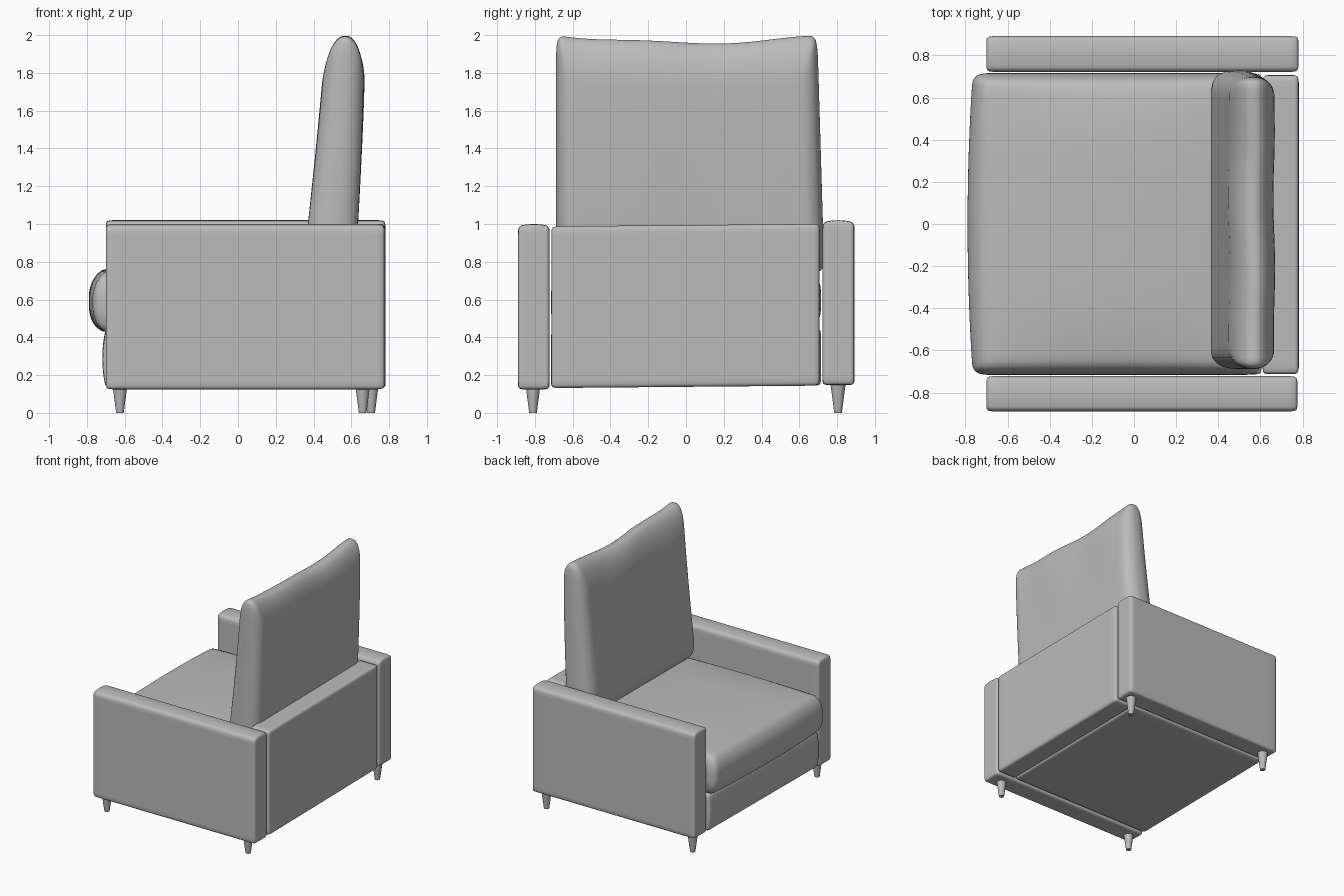
import bpy, bmesh, math
from mathutils import Vector

cube = bpy.data.objects.get("Cube")
if cube:
    bpy.data.objects.remove(cube, do_unlink=True)

grey = bpy.data.materials.new("Grey upholstery")
grey.use_nodes = True
COLOR = (0.5, 0.5, 0.5, 1)
grey.diffuse_color = COLOR
grey.node_tree.nodes["Principled BSDF"].inputs["Base Color"].default_value = COLOR


def soft_box(name, low, high, radii, thin, square=2, cuts=20, deform=None):
    """Rounded box; 'thin' is its thickness axis, 'square' sharpens the outline corners."""
    low, high = Vector(low), Vector(high)
    centre, half = (low + high) / 2, (high - low) / 2
    bm = bmesh.new()
    bmesh.ops.create_cube(bm, size=2)
    bmesh.ops.subdivide_edges(bm, edges=bm.edges[:], cuts=cuts, use_grid_fill=True)
    for v in bm.verts:
        # crowd the grid towards the rounded edges
        unit = Vector([math.sin(c * math.pi / 2) for c in v.co])
        core, d = Vector(), Vector()
        for i in range(3):
            room = half[i] - radii[i]
            p = unit[i] * half[i]
            core[i] = max(-room, min(room, p))
            d[i] = (p - core[i]) / radii[i]
        flat = sum(abs(d[i]) ** square for i in range(3) if i != thin) ** (1 / square)
        d /= math.hypot(d[thin], flat)
        p = centre + core + Vector([d[i] * radii[i] for i in range(3)])
        v.co = deform(p, unit) if deform else p
    mesh = bpy.data.meshes.new(name)
    bm.to_mesh(mesh)
    bm.free()
    mesh.shade_smooth()
    mesh.materials.append(grey)
    obj = bpy.data.objects.new(name, mesh)
    bpy.context.collection.objects.link(obj)
    return obj


# Arms, with gently domed tops
def arm_shape(p, u):
    if u.z > 0:
        p.z += 0.012 * u.z * (1 - u.y ** 2)
    return p


R = (0.022,) * 3
soft_box("right_arm", (-0.70, -0.89, 0.125), (0.775, -0.722, 0.988), R, 1, deform=arm_shape)
soft_box("left_arm", (-0.70, 0.722, 0.148), (0.78, 0.892, 1.008), R, 1, deform=arm_shape)


# Back panel, very slightly tilted
def tilt(p, u):
    p.z += 0.009 * p.y
    return p


soft_box("back_panel", (0.61, -0.712, 0.138), (0.782, 0.706, 0.994), R, 0, deform=tilt)


# Seat base, with a padded front
def base_shape(p, u):
    if u.x < 0:
        p.x += 0.018 * u.x * (1 - u.z ** 2)
    return tilt(p, u)


soft_box("seat_base", (-0.70, -0.714, 0.138), (0.606, 0.714, 0.44), R, 2, deform=base_shape)


# Seat cushion
def seat_shape(p, u):
    if u.z > 0:
        p.z += 0.05 * u.z * (1 - u.x ** 2) * (1 - u.y ** 4)
    if u.x < 0:
        p.x += 0.025 * u.x * (1 - u.y ** 2)
    return tilt(p, u)


soft_box("seat_cushion", (-0.765, -0.716, 0.43), (0.60, 0.716, 0.75),
         (0.09, 0.06, 0.14), 2, 3, 28, seat_shape)


# Back cushion: leans back, thins upwards, dips along the top
def back_shape(p, u):
    t = p.z - 1
    top = max(0, t) ** 3
    fold = 0.006 * math.sin(9 * p.y + 2 * p.z) * (1 - u.y ** 2) * max(0, t)
    p.x = 0.503 + 0.08 * t - 0.015 * top + p.x * (1 - 0.24 * t) + fold
    p.y += 0.03 * (1 - t) * max(0, u.y) ** 3
    p.z -= top * (0.04 * (1 - u.y ** 2) + 0.008 * math.sin(7 * p.y) * (1 - u.y ** 4))
    return p


soft_box("back_cushion", (-0.133, -0.688, 0.74), (0.133, 0.695, 2.0),
         (0.125, 0.09, 0.25), 0, 6, 32, back_shape)

# Tapered legs
for name, x, y in (("front_right_leg", -0.625, -0.81), ("front_left_leg", -0.625, 0.805),
                   ("back_right_leg", 0.66, -0.81), ("back_left_leg", 0.705, 0.805)):
    bpy.ops.mesh.primitive_cone_add(vertices=20, radius1=0.02, radius2=0.041, depth=0.16,
                                    location=(x, y, 0.08))
    leg = bpy.context.object
    leg.name = name
    leg.data.materials.append(grey)
    bpy.ops.object.shade_smooth_by_angle()
